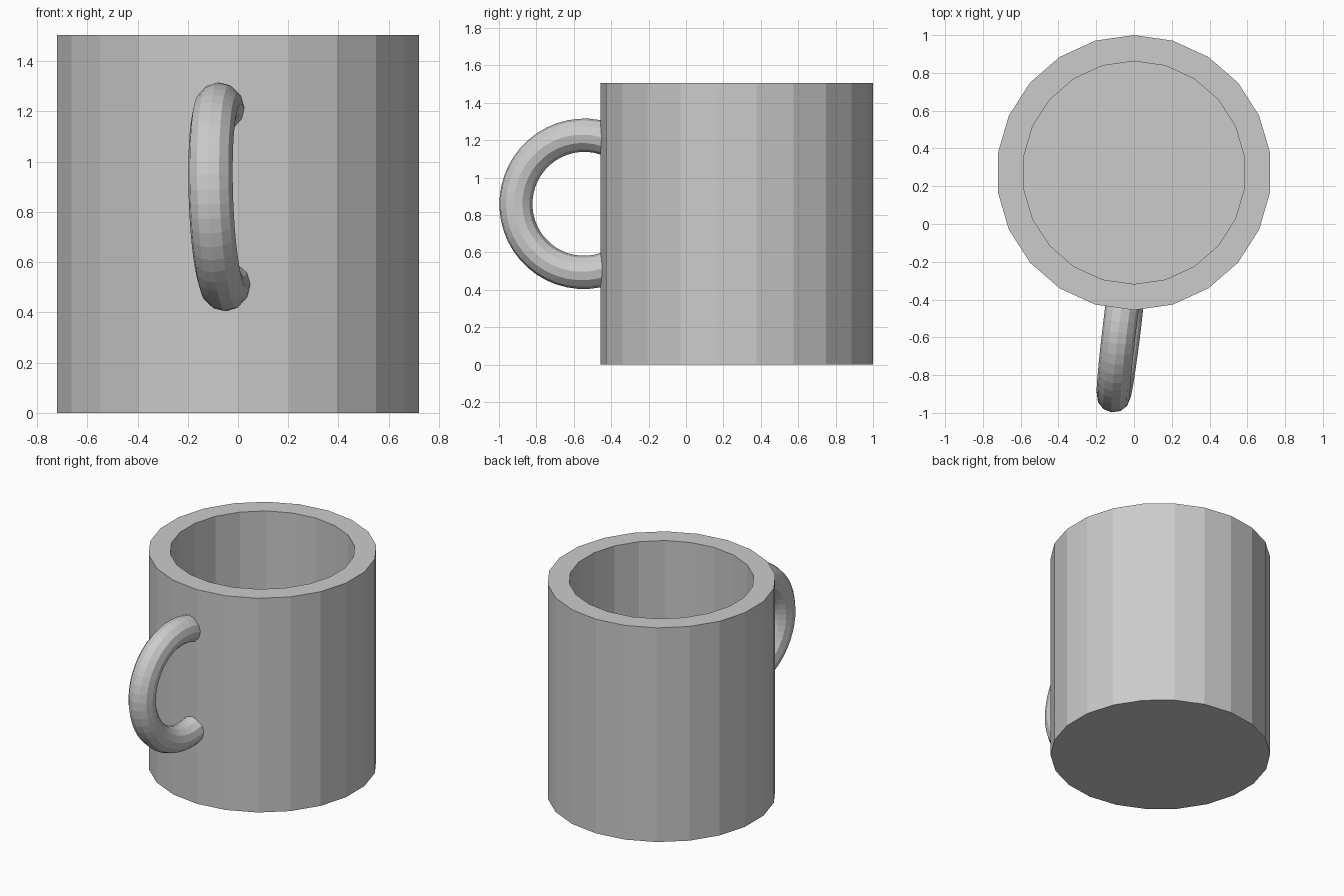
import bpy, bmesh, math
from mathutils import Vector

if "Cube" in bpy.data.objects:
    bpy.data.objects.remove(bpy.data.objects["Cube"])

grey = bpy.data.materials.new("light grey")
grey.diffuse_color = (0.6, 0.6, 0.6, 1)
grey.use_nodes = True
grey.node_tree.nodes["Principled BSDF"].inputs["Base Color"].default_value = grey.diffuse_color


def finish(name, bm):
    """Turn a bmesh into a flat-shaded object."""
    bmesh.ops.recalc_face_normals(bm, faces=bm.faces)
    mesh = bpy.data.meshes.new(name)
    bm.to_mesh(mesh)
    bm.free()
    mesh.materials.append(grey)
    obj = bpy.data.objects.new(name, mesh)
    bpy.context.collection.objects.link(obj)
    return obj


def bridge(bm, a, b):
    """Join two rings of vertices with quads."""
    n = len(a)
    for i in range(n):
        j = (i + 1) % n
        bm.faces.new((a[i], a[j], b[j], b[i]))


# Hollow cup: rings from the base, over the rim, down to the inside floor
SIDES, CUP_Y = 22, 0.272
bm = bmesh.new()
rings = []
for radius, z in ((0.728, 0), (0.728, 1.505), (0.59, 1.505), (0.59, 0.14)):
    ring = []
    for i in range(SIDES):
        t = math.tau * i / SIDES
        ring.append(bm.verts.new((radius * math.sin(t), CUP_Y + radius * math.cos(t), z)))
    rings.append(ring)
for a, b in zip(rings, rings[1:]):
    bridge(bm, a, b)
bm.faces.new(rings[0])
bm.faces.new(rings[-1])
finish("cup", bm)

# Ring handle, slightly turned, with both ends buried in the cup wall
MAJOR, TUBE, STEPS, TUBE_SIDES = 0.367, 0.089, 31, 12
out = Vector((-0.12, -0.993, 0)).normalized()
up = Vector((-0.033, 0.004, 1)).normalized()
side = out.cross(up).normalized()
centre = Vector((-0.064, -0.545, 0.86))
bm = bmesh.new()
rings = []
for i in range(STEPS + 1):
    t = math.radians(-116 + 232 * i / STEPS)
    radial = out * math.cos(t) + up * math.sin(t)
    ring = []
    for k in range(TUBE_SIDES):
        p = math.tau * k / TUBE_SIDES
        ring.append(bm.verts.new(centre + radial * (MAJOR + TUBE * math.cos(p))
                                 + side * (TUBE * math.sin(p))))
    rings.append(ring)
for a, b in zip(rings, rings[1:]):
    bridge(bm, a, b)
bm.faces.new(rings[0])
bm.faces.new(rings[-1])
finish("handle", bm)
